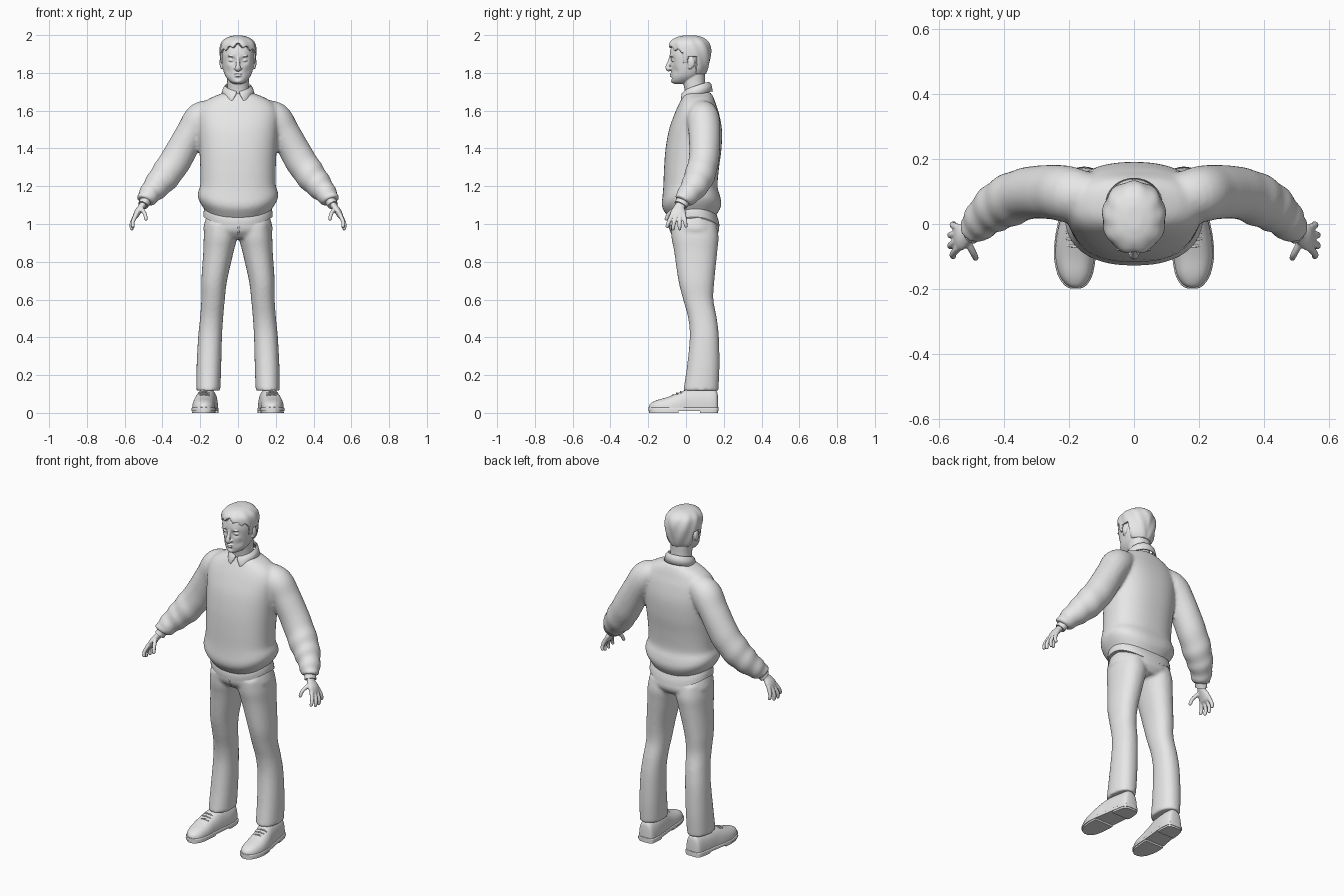
import bpy, bmesh, math
from mathutils import Vector, Matrix

if "Cube" in bpy.data.objects:
    bpy.data.objects.remove(bpy.data.objects["Cube"])

grey = bpy.data.materials.new("light_grey")
grey.use_nodes = True
grey.diffuse_color = (0.8, 0.8, 0.8, 1)
grey.node_tree.nodes["Principled BSDF"].inputs["Base Color"].default_value = (0.8, 0.8, 0.8, 1)


# ---- helpers ----
def spline(rows, n=6):
    """Catmull-Rom through rows of numbers."""
    out = []
    for i in range(len(rows) - 1):
        p0, p1, p2 = rows[max(i - 1, 0)], rows[i], rows[i + 1]
        p3 = rows[min(i + 2, len(rows) - 1)]
        for k in range(n):
            t = k / n
            out.append([b + t / 2 * (c - a + t * (2 * a - 5 * b + 4 * c - d + t * (3 * (b - c) + d - a)))
                        for a, b, c, d in zip(p0, p1, p2, p3)])
    return out + [list(rows[-1])]


def skin(bm, rings, both=False):
    """Closed loft through rings of points, optionally on both sides."""
    for side in ((1, -1) if both else (1,)):
        vs = [[bm.verts.new((p[0] * side, p[1], p[2])) for p in r] for r in rings]
        n = len(vs[0])
        for a, b in zip(vs, vs[1:]):
            for j in range(n):
                bm.faces.new((a[j], a[(j + 1) % n], b[(j + 1) % n], b[j]))
        bm.faces.new(vs[0])
        bm.faces.new(vs[-1])


def power(v, p):
    return math.copysign(abs(v) ** p, v)


def stack(bm, rows, n=48, p=0.9, both=False):
    """Rows of z, centre x, half width, front y, back y."""
    rings = []
    for z, cx, rx, yf, yb in spline(rows):
        ring = []
        for j in range(n):
            a = math.tau * j / n
            ring.append((cx + rx * power(math.cos(a), p),
                         (yf + yb) / 2 + (yb - yf) / 2 * power(math.sin(a), p), z))
        rings.append(ring)
    skin(bm, rings, both)


def tube(bm, rows, n=20, both=False, fold=0.0):
    """Rows of x, y, z, radius along y, radius across."""
    pts = spline(rows)
    rings = []
    for i, (x, y, z, ra, rb) in enumerate(pts):
        t = Vector(pts[min(i + 1, len(pts) - 1)][:3]) - Vector(pts[max(i - 1, 0)][:3])
        t.normalize()
        v = (Vector((0, 1, 0)) - t * t.y).normalized()
        w = t.cross(v)
        f = i / len(pts)
        ring = []
        for j in range(n):
            a = math.tau * j / n
            k = 1 + fold * max(0, f - 0.35) * math.sin(i * 1.15 + 1.2 * math.sin(a))
            ring.append(Vector((x, y, z)) + (v * ra * math.cos(a) + w * rb * math.sin(a)) * k)
        rings.append(ring)
    skin(bm, rings, both)


def ball(bm, loc, size, both=False):
    for side in ((1, -1) if both else (1,)):
        m = Matrix.Translation((loc[0] * side, loc[1], loc[2])) @ Matrix.Diagonal((*size, 1))
        bmesh.ops.create_uvsphere(bm, u_segments=20, v_segments=14, radius=1, matrix=m)


def dent(bm, loc, push, radius):
    """Push the surface along y around a point and its mirror."""
    for v in bm.verts:
        d = (Vector((abs(v.co.x), v.co.y, v.co.z)) - Vector(loc)).length
        v.co.y += push * math.exp(-(d / radius) ** 2)


def finish(name, bm, voxel=0, relax=0):
    bmesh.ops.recalc_face_normals(bm, faces=bm.faces)
    me = bpy.data.meshes.new(name)
    bm.to_mesh(me)
    bm.free()
    me.materials.append(grey)
    ob = bpy.data.objects.new(name, me)
    bpy.context.collection.objects.link(ob)
    bpy.ops.object.select_all(action="DESELECT")
    bpy.context.view_layer.objects.active = ob
    ob.select_set(True)
    bpy.ops.object.shade_smooth_by_angle(angle=math.radians(50))
    if voxel:
        r = ob.modifiers.new("blend", "REMESH")
        r.mode, r.voxel_size, r.use_smooth_shade = "VOXEL", voxel, True
    if relax:
        s = ob.modifiers.new("relax", "SMOOTH")
        s.factor, s.iterations = 0.5, relax
    return ob


# ---- sweater: torso with raised hem at the sides, and sleeves ----
bm = bmesh.new()
stack(bm, [(1.02, 0, .16, -.08, .15), (1.045, 0, .172, -.1, .16), (1.08, 0, .2, -.123, .18),
           (1.11, 0, .213, -.128, .187), (1.15, 0, .211, -.124, .18), (1.2, 0, .2, -.12, .167),
           (1.3, 0, .2, -.116, .175), (1.4, 0, .205, -.108, .188), (1.5, 0, .212, -.09, .19),
           (1.58, 0, .215, -.062, .176), (1.63, 0, .195, -.04, .16), (1.665, 0, .15, -.022, .148),
           (1.69, 0, .09, -.008, .135), (1.7, 0, .07, .01, .12)], p=.85)
for v in bm.verts:
    v.co.z += .035 * (v.co.x / .21) ** 2 * min(1, max(0, (1.22 - v.co.z) / .12))
tube(bm, [(.1, .08, 1.61, .06, .05), (.19, .09, 1.565, .085, .085), (.25, .098, 1.48, .084, .08),
          (.325, .095, 1.345, .08, .083), (.39, .07, 1.25, .08, .08), (.445, .035, 1.185, .068, .066),
          (.485, -.008, 1.135, .052, .05), (.493, -.018, 1.12, .045, .043)],
     n=32, both=True, fold=.13)
finish("sweater", bm, .01, 4)

# ---- shirt: cuffs, tail and collar ----
bm = bmesh.new()
tube(bm, [(.48, -.005, 1.14, .036, .03), (.502, -.028, 1.1, .036, .028)], both=True)
finish("shirt_cuffs", bm)

bm = bmesh.new()
stack(bm, [(.985, 0, .184, -.092, .178), (1.02, 0, .181, -.094, .172), (1.07, 0, .168, -.085, .155)])
for v in bm.verts:
    v.co.z += .05 * (v.co.x / .18) ** 2
finish("shirt_tail", bm)

bm = bmesh.new()
grid = []
for i in range(49):
    u = i / 24 - 1                                  # -1 and 1 meet at the throat
    a = math.pi / 2 + u * math.pi * .96
    back = (1 + math.sin(a)) / 2
    tip = max(0, abs(u) - .72) / .28                # pointed leaves
    col = []
    for k, (r, drop) in enumerate(((.066, .012), (.068, 0), (.076, .012), (.086, .048 + .03 * tip))):
        spread = tip * .035 * (k == 3)
        col.append(bm.verts.new((r * math.cos(a) + math.copysign(spread, math.cos(a)),
                                 .055 + r * math.sin(a) * (1 if k < 3 else .97),
                                 1.698 + .052 * back ** .7 - drop)))
    grid.append(col)
for a, b in zip(grid, grid[1:]):
    for k in range(3):
        bm.faces.new((a[k], b[k], b[k + 1], a[k + 1]))
s = finish("shirt_collar", bm).modifiers.new("thickness", "SOLIDIFY")
s.thickness, s.offset = .007, 0

# ---- trousers ----
bm = bmesh.new()
stack(bm, [(1.06, 0, .16, -.08, .15), (1.0, 0, .179, -.09, .172), (.96, 0, .18, -.082, .174),
           (.925, 0, .13, -.05, .15)])
stack(bm, [(1.0, .09, .08, -.08, .16), (.93, .093, .088, -.077, .172), (.85, .104, .08, -.062, .165),
           (.7, .126, .068, -.04, .15), (.6, .132, .062, -.015, .145), (.5, .14, .061, .012, .163),
           (.4, .148, .063, .02, .174), (.25, .154, .065, .006, .177), (.13, .157, .064, -.012, .172),
           (.118, .157, .063, -.012, .17)], both=True)
finish("trousers", bm, .01, 3)

# trouser fly
bm = bmesh.new()
tube(bm, [(.004, -.087, 1.02, .004, .006), (.004, -.09, .99, .004, .006), (.002, -.074, .945, .003, .004)], n=8)
finish("trouser_fly", bm)


# ---- shoes ----
def shoe_part(bm, rows, z0, p):
    """Rows of y, centre x, half width, top height; flat underneath."""
    rings = []
    for y, cx, w, h in spline(rows, 5):
        arc = [math.pi * j / 20 for j in range(21)]
        rings.append([(cx + w * power(math.cos(a), p), y, z0 + (h - z0) * abs(math.sin(a)) ** p) for a in arc])
    skin(bm, rings, both=True)


upper = [(.17, .157, .02, .08), (.158, .157, .044, .12), (.1, .16, .054, .127), (.02, .17, .057, .127),
         (-.04, .179, .06, .106), (-.1, .182, .06, .083), (-.155, .181, .049, .067),
         (-.185, .18, .03, .052), (-.196, .18, .01, .038)]
bm = bmesh.new()
shoe_part(bm, upper, .02, .8)
finish("shoe_uppers", bm)
bm = bmesh.new()
shoe_part(bm, [(y - .003 if y < 0 else y + .003, cx, w + .004, .03) for y, cx, w, h in upper], .01, .3)
shoe_part(bm, [(y, cx, w + .002, .02) for y, cx, w, h in upper[:3]] + [(.075, .162, .055, .02)], 0, .3)
shoe_part(bm, [(y, cx, w, .02) for y, cx, w, h in upper[4:]], 0, .3)
finish("shoe_soles", bm)

bm = bmesh.new()
for y, z in ((-.025, .112), (-.045, .104), (-.065, .096)):
    tube(bm, [(.15, y, z - .008, .004, .004), (.179, y - .004, z + .001, .004, .004),
              (.208, y, z - .008, .004, .004)], n=8, both=True)
finish("shoe_laces", bm)

# ---- hands ----
bm = bmesh.new()
tube(bm, [(.485, -.01, 1.135, .024, .02), (.508, -.032, 1.095, .027, .018), (.53, -.04, 1.065, .04, .018),
          (.543, -.042, 1.04, .041, .014), (.547, -.042, 1.03, .03, .008)], both=True)
fingers = [((.54, -.072, 1.05), (.557, -.092, 1.01), (.556, -.1, .985)),
           ((.543, -.052, 1.045), (.564, -.065, 1.0), (.562, -.069, .972)),
           ((.543, -.031, 1.045), (.564, -.034, 1.0), (.561, -.034, .972)),
           ((.54, -.012, 1.05), (.557, -.004, 1.01), (.555, 0, .986)),
           ((.515, -.05, 1.085), (.494, -.09, 1.055), (.487, -.105, 1.025))]
for a, b, c in fingers:
    end = Vector(c) + (Vector(c) - Vector(b)) * .2
    tube(bm, [(*a, .012, .012), (*b, .0105, .0105), (*c, .009, .009), (*end, .004, .004)], n=12, both=True)
finish("hands", bm, .004, 2)

# ---- head and neck ----
bm = bmesh.new()
stack(bm, [(1.742, 0, .022, -.06, -.005), (1.753, 0, .042, -.074, .03), (1.778, 0, .064, -.077, .07),
           (1.81, 0, .077, -.078, .1), (1.85, 0, .084, -.081, .114), (1.9, 0, .087, -.086, .122),
           (1.95, 0, .078, -.073, .113), (1.98, 0, .05, -.04, .085), (1.988, 0, .02, 0, .05)], n=72)
dent(bm, (.035, -.075, 1.868), .013, .019)
dent(bm, (.034, -.08, 1.89), -.004, .014)
dent(bm, (.055, -.06, 1.81), .006, .022)
dent(bm, (0, -.078, 1.77), .005, .01)
dent(bm, (0, -.072, 1.754), -.006, .014)
stack(bm, [(1.65, 0, .062, -.005, .11), (1.7, 0, .058, -.006, .105), (1.75, 0, .057, -.015, .1),
           (1.8, 0, .06, -.02, .1)])
tube(bm, [(0, -.079, 1.888, .008, .008), (0, -.086, 1.862, .01, .009), (0, -.097, 1.833, .011, .013),
          (0, -.094, 1.82, .011, .015), (0, -.084, 1.812, .007, .01)])
ball(bm, (.013, -.084, 1.823), (.008, .01, .007), both=True)
ball(bm, (.034, -.066, 1.867), (.016, .011, .009), both=True)
ball(bm, (.036, -.079, 1.888), (.02, .006, .004), both=True)
ball(bm, (0, -.079, 1.795), (.022, .007, .0045))
ball(bm, (0, -.079, 1.784), (.018, .007, .005))
ball(bm, (.088, .028, 1.855), (.01, .019, .03), both=True)
ball(bm, (.086, .02, 1.832), (.008, .01, .012), both=True)
finish("head", bm, .0035, 2)

# ---- hair: a wavy cap sunk into the head below the hairline ----
bm = bmesh.new()
stack(bm, spline([(1.785, 0, .06, -.02, .1), (1.82, 0, .082, -.05, .116), (1.87, 0, .094, -.08, .129),
                  (1.92, 0, .097, -.091, .132), (1.96, 0, .088, -.086, .121), (1.985, 0, .062, -.058, .095),
                  (1.996, 0, .03, -.022, .062), (1.998, 0, .008, .005, .035)], 3), n=120, p=.95)
for v in bm.verts:
    x, y, z = v.co
    a = math.atan2(x, -(y - .02))                   # zero at the forehead
    if y < -.02:
        line = 1.95 - .4 * abs(x) + .008 * math.cos(a * 14)
    elif y < .012:
        line = 1.85
    elif y < .055:
        line = 1.885
    else:
        line = 1.795
    k = 1 + .022 * math.sin(abs(a) * 9 + z * 35) * min(1, (2 - z) / .03)
    if z < line:
        k = .84
    v.co.x, v.co.y = x * k, .02 + (y - .02) * k
finish("hair", bm, 0, 2)
